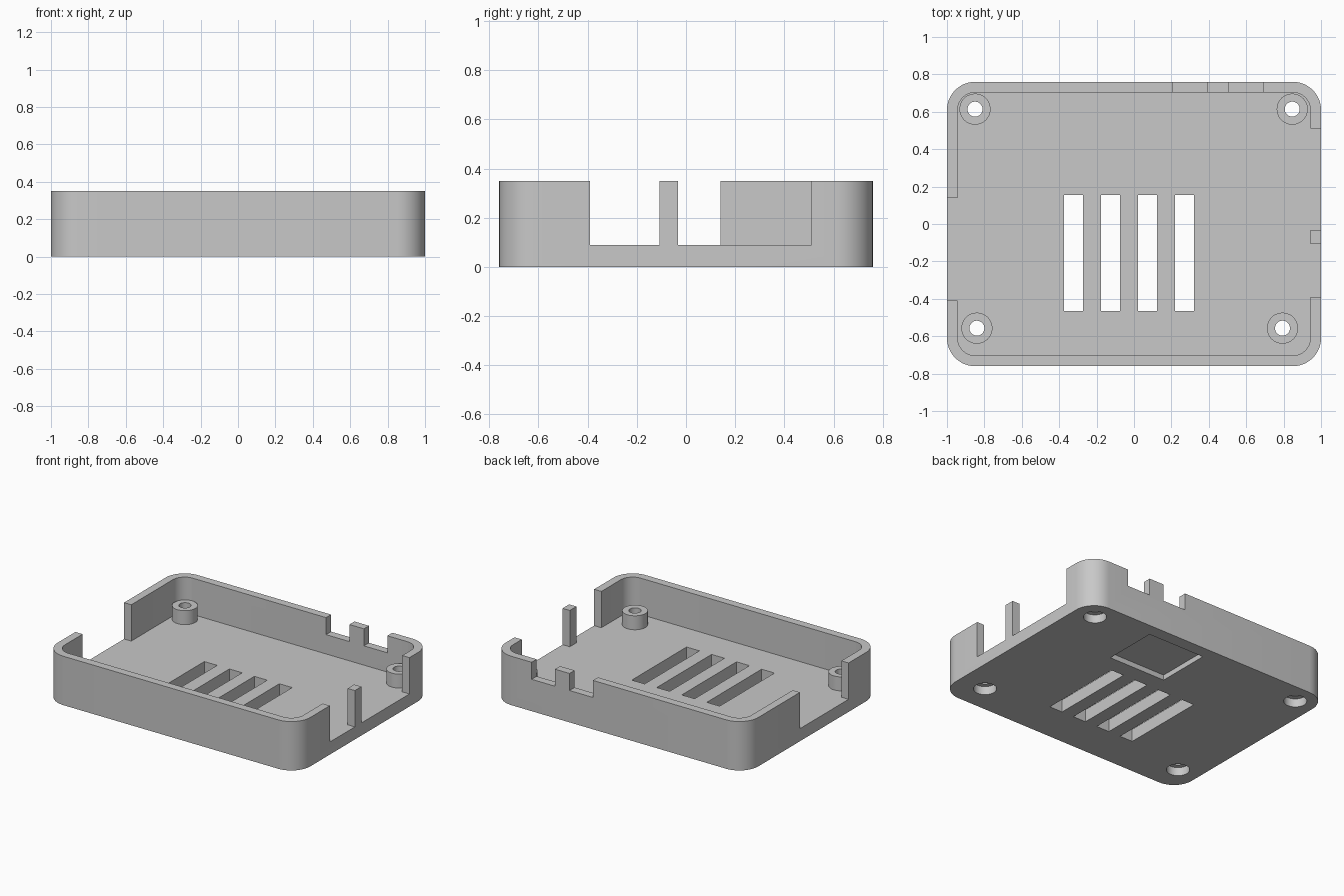
import bpy
import bmesh
from math import sin, cos, pi

cube = bpy.data.objects.get("Cube")
if cube:
    bpy.data.objects.remove(cube, do_unlink=True)

HEIGHT, FLOOR = 0.35, 0.09
HALF_X, HALF_Y, WALL = 1.0, 0.76, 0.057
RADIUS = 0.15

grey = bpy.data.materials.new("plain grey")
grey.use_nodes = True
grey.diffuse_color = (0.58, 0.58, 0.58, 1)
grey.node_tree.nodes["Principled BSDF"].inputs["Base Color"].default_value = grey.diffuse_color


def prism(name, outline, z0, z1):
    """Extrude a flat counter-clockwise outline from z0 to z1."""
    bm = bmesh.new()
    face = bm.faces.new([bm.verts.new((x, y, z0)) for x, y in outline])
    top = bmesh.ops.extrude_face_region(bm, geom=[face])["geom"]
    moved = [v for v in top if isinstance(v, bmesh.types.BMVert)]
    bmesh.ops.translate(bm, verts=moved, vec=(0, 0, z1 - z0))
    bmesh.ops.recalc_face_normals(bm, faces=bm.faces)
    mesh = bpy.data.meshes.new(name)
    bm.to_mesh(mesh)
    bm.free()
    mesh.materials.append(grey)
    obj = bpy.data.objects.new(name, mesh)
    bpy.context.collection.objects.link(obj)
    return obj


def rounded(hx, hy, r, steps=12):
    points = []
    for i, (sx, sy) in enumerate([(1, 1), (-1, 1), (-1, -1), (1, -1)]):
        for k in range(steps + 1):
            a = (i + k / steps) * pi / 2
            points.append((sx * (hx - r) + r * cos(a), sy * (hy - r) + r * sin(a)))
    return points


def circle(cx, cy, r, n=48):
    return [(cx + r * cos(2 * pi * k / n), cy + r * sin(2 * pi * k / n)) for k in range(n)]


def rect(x0, x1, y0, y1):
    return [(x0, y0), (x1, y0), (x1, y1), (x0, y1)]


def cut(target, outline, z0, z1):
    """Subtract a prism from the target and discard the cutter."""
    cutter = prism("cutter", outline, z0, z1)
    cutter.hide_render = True
    mod = target.modifiers.new("cut", 'BOOLEAN')
    mod.operation = 'DIFFERENCE'
    mod.solver = 'EXACT'
    mod.object = cutter
    bpy.context.view_layer.objects.active = target
    bpy.ops.object.modifier_apply(modifier=mod.name)
    bpy.data.objects.remove(cutter, do_unlink=True)


# Open tray with rounded corners
tray = prism("tray", rounded(HALF_X, HALF_Y, RADIUS), 0, HEIGHT)
cut(tray, rounded(HALF_X - WALL, HALF_Y - WALL, RADIUS - WALL), FLOOR, 1)

# Side wall openings, leaving one slim post on the left side
for x0, x1, y0, y1 in [(-1.1, -0.9, -0.41, 0.14),
                       (0.9, 1.1, -0.39, -0.107),
                       (0.9, 1.1, -0.033, 0.51)]:
    cut(tray, rect(x0, x1, y0, y1), FLOOR, 1)

# Shallow notches in the back wall
for x0, x1 in [(0.205, 0.39), (0.505, 0.69)]:
    cut(tray, rect(x0, x1, 0.65, 0.85), 0.228, 1)

# Vent slots through the floor
for i in range(4):
    x = -0.375 + i * 0.198
    cut(tray, rect(x, x + 0.102, -0.465, 0.155), -0.1, 0.2)

# Recess in the underside
cut(tray, rect(-0.02, 0.43, 0.275, 0.67), -0.1, 0.037)

# Screw bosses with through holes and counterbores below
parts = [tray]
spots = {"back_right_boss": (-0.85, 0.614), "back_left_boss": (0.846, 0.614),
         "front_right_boss": (-0.84, -0.557), "front_left_boss": (0.794, -0.557)}
for name, (x, y) in spots.items():
    boss = prism(name, circle(x, y, 0.083), FLOOR, 0.19)
    for part in (tray, boss):
        cut(part, circle(x, y, 0.04), -0.1, 0.5)
    cut(tray, circle(x, y, 0.075), -0.1, 0.06)
    parts.append(boss)

# Smooth the round walls, keep the edges crisp
bpy.ops.object.select_all(action='DESELECT')
for part in parts:
    part.select_set(True)
bpy.context.view_layer.objects.active = tray
bpy.ops.object.shade_smooth_by_angle(angle=pi / 6)
